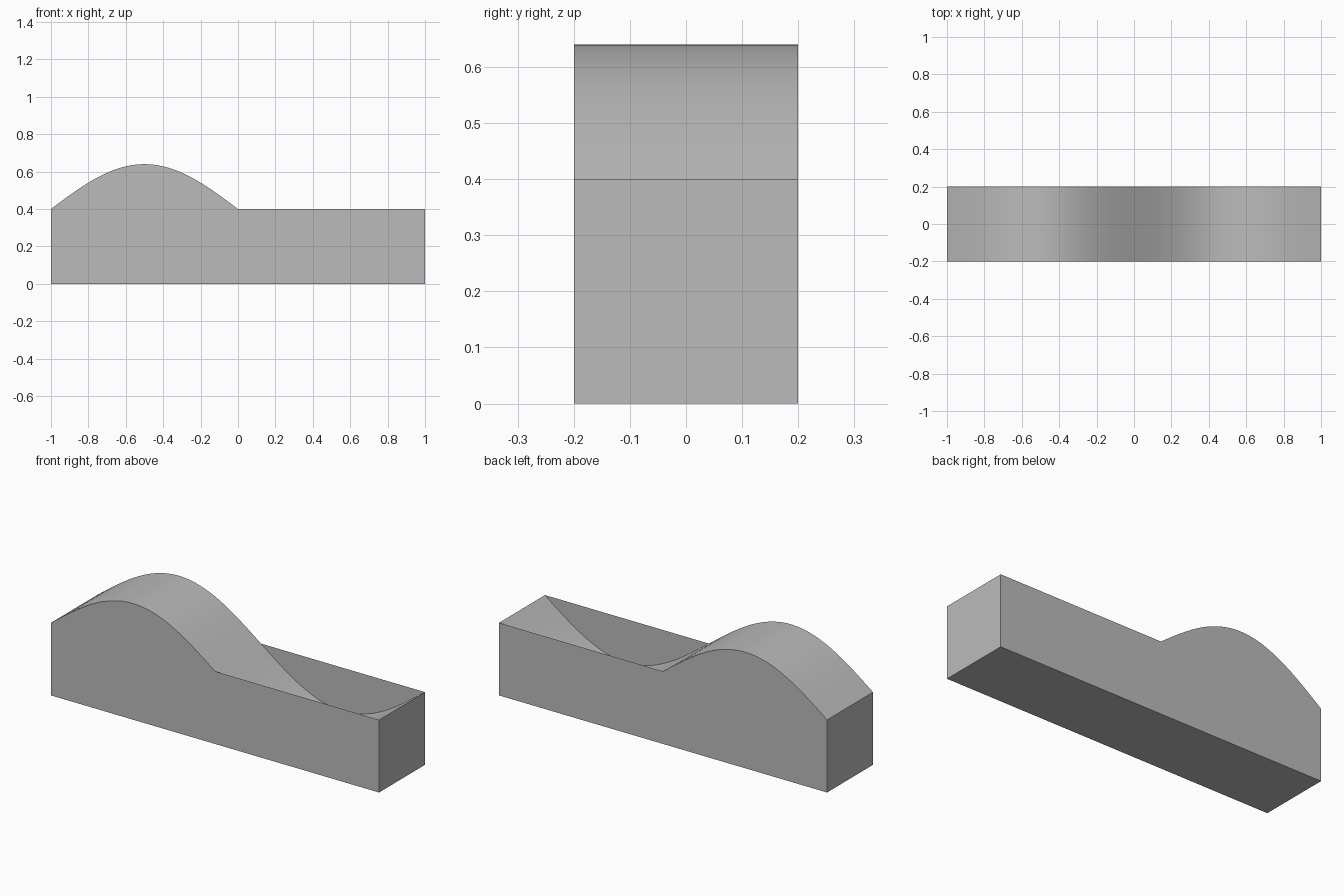
import bpy
import bmesh
import math

cube = bpy.data.objects.get("Cube")
if cube:
    bpy.data.objects.remove(cube, do_unlink=True)

HALF_LENGTH, HALF_WIDTH, RIM, SWELL, STEPS = 1.0, 0.2, 0.4, 0.24, 64

grey = bpy.data.materials.new("plain grey")
grey.use_nodes = True
grey.diffuse_color = (0.5, 0.5, 0.5, 1)
grey.node_tree.nodes["Principled BSDF"].inputs["Base Color"].default_value = (0.5, 0.5, 0.5, 1)


def wave(x):
    return RIM - SWELL * math.sin(math.pi * x)


def add_object(name, bm):
    mesh = bpy.data.meshes.new(name)
    bm.to_mesh(mesh)
    bm.free()
    mesh.materials.append(grey)
    obj = bpy.data.objects.new(name, mesh)
    bpy.context.collection.objects.link(obj)
    return obj


def face(bm, points):
    return bm.faces.new([bm.verts.new(p) for p in points])


xs = [-HALF_LENGTH + 2 * HALF_LENGTH * i / STEPS for i in range(STEPS + 1)]

# Thin-walled tray: the side walls follow the hump and stay level beside the dip
outline = [(-HALF_LENGTH, 0), (HALF_LENGTH, 0), (HALF_LENGTH, RIM)]
outline += [(x, wave(x)) for x in reversed(xs) if x <= 0]
bm = bmesh.new()
face(bm, [(x, -HALF_WIDTH, z) for x, z in outline])
face(bm, [(x, HALF_WIDTH, z) for x, z in reversed(outline)])
for s in (-1, 1):
    x, y = s * HALF_LENGTH, s * HALF_WIDTH
    face(bm, [(x, -y, 0), (x, y, 0), (x, y, RIM), (x, -y, RIM)])
face(bm, [(-HALF_LENGTH, -HALF_WIDTH, 0), (-HALF_LENGTH, HALF_WIDTH, 0),
          (HALF_LENGTH, HALF_WIDTH, 0), (HALF_LENGTH, -HALF_WIDTH, 0)])
bmesh.ops.remove_doubles(bm, verts=bm.verts, dist=1e-5)
add_object("tray_walls", bm)

# Wavy top: hump on one half, dip sunk between the walls on the other
bm = bmesh.new()
rows = [[bm.verts.new((x, y, wave(x))) for y in (-HALF_WIDTH, HALF_WIDTH)] for x in xs]
for (a, b), (c, d) in zip(rows, rows[1:]):
    bm.faces.new((a, c, d, b)).smooth = True
add_object("wavy_top", bm)
